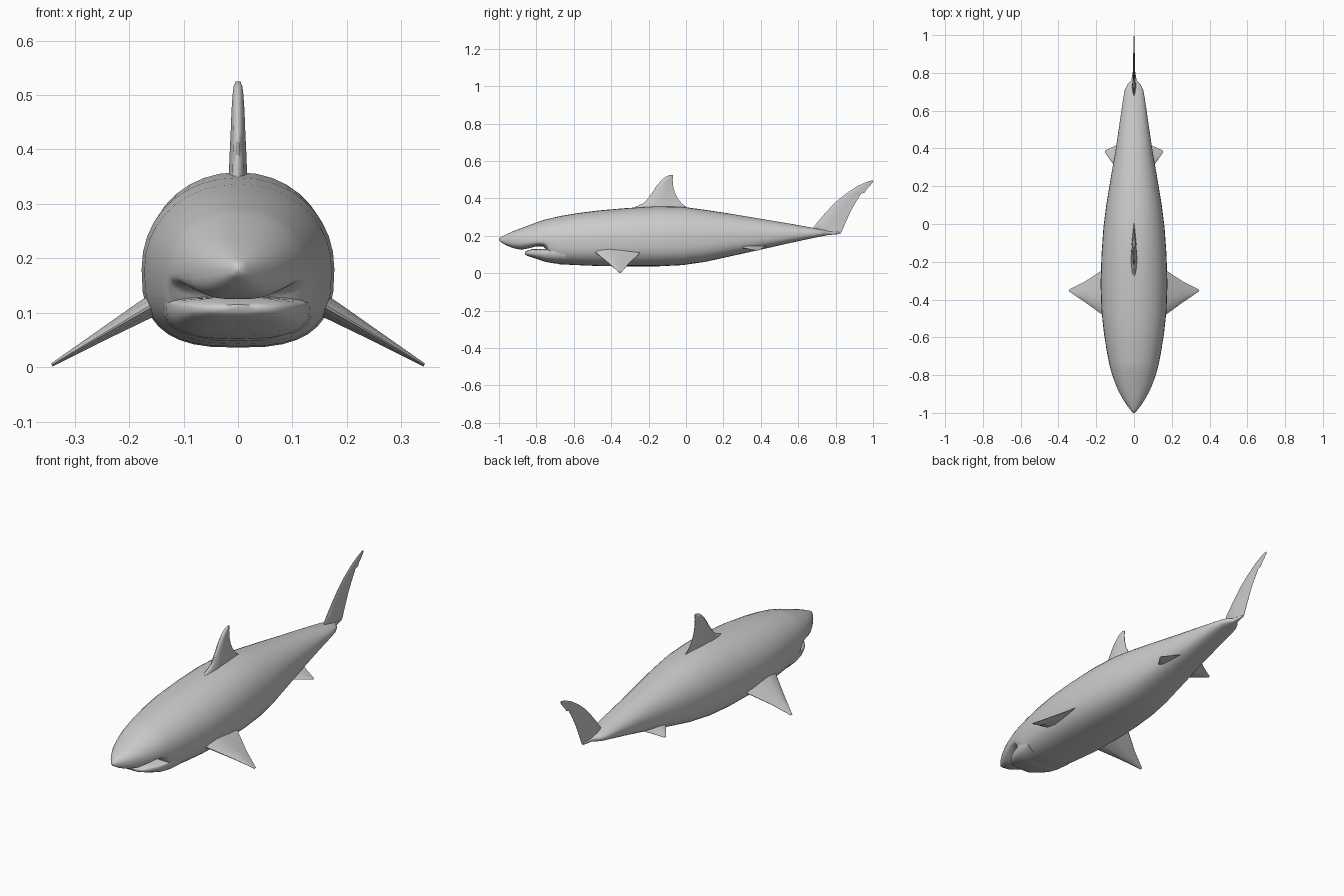
import bpy, bmesh, math
from mathutils import Vector

grey = bpy.data.materials.new("shark grey")
grey.diffuse_color = (0.6, 0.6, 0.6, 1)


def loft(name, rings, mirror=False, angle=50):
    """Skin a list of closed rings and cap both ends."""
    bm = bmesh.new()
    rows = [[bm.verts.new(p) for p in r] for r in rings]
    n = len(rows[0])
    for a, b in zip(rows, rows[1:]):
        for i in range(n):
            j = (i + 1) % n
            bm.faces.new((a[i], a[j], b[j], b[i]))
    bm.faces.new(rows[0])
    bm.faces.new(rows[-1])
    bmesh.ops.recalc_face_normals(bm, faces=bm.faces)
    mesh = bpy.data.meshes.new(name)
    bm.to_mesh(mesh)
    bm.free()
    mesh.materials.append(grey)
    ob = bpy.data.objects.new(name, mesh)
    bpy.context.collection.objects.link(ob)
    if mirror:
        ob.modifiers.new("Mirror", 'MIRROR')
    bpy.ops.object.select_all(action='DESELECT')
    ob.select_set(True)
    bpy.context.view_layer.objects.active = ob
    bpy.ops.object.shade_smooth_by_angle(angle=math.radians(angle))
    return ob


def section(y, w, top, mid, bot, n_top=2.1, n_bot=2.8, count=36):
    """Rounded cross-section with a boxier belly than back."""
    ring = []
    for i in range(count):
        a = 2 * math.pi * i / count
        c, s = math.cos(a), math.sin(a)
        e = 2 / (n_top if s >= 0 else n_bot)
        x = w * math.copysign(abs(c) ** e, c)
        h = (top - mid) if s >= 0 else (mid - bot)
        ring.append((x, y, mid + h * math.copysign(abs(s) ** e, s)))
    return ring


def fin(name, spans, normal, mirror=False):
    """Lens-shaped fin through (leading point, trailing point, half thickness)."""
    nrm = Vector(normal).normalized()
    prof = [(0, 0.12), (0.08, 0.6), (0.3, 1), (0.6, 0.75), (1, 0.08)]
    rings = []
    for lead, trail, t in spans:
        a, b = Vector(lead), Vector(trail)
        up = [a.lerp(b, f) + nrm * t * k for f, k in prof]
        dn = [a.lerp(b, f) - nrm * t * k for f, k in reversed(prof)]
        rings.append(up + dn)
    return loft(name, rings, mirror)


# body with snout: y, half width, top, middle, bottom
BODY = [
    (-1.0, .004, .186, .18, .175), (-.985, .018, .196, .178, .163),
    (-.96, .038, .208, .178, .148), (-.92, .063, .226, .178, .133),
    (-.88, .084, .241, .178, .125), (-.84, .101, .256, .175, .133),
    (-.80, .115, .271, .173, .144), (-.765, .125, .283, .172, .143),
    (-.745, .130, .289, .172, .125), (-.73, .133, .292, .172, .065),
    (-.68, .143, .304, .172, .048), (-.58, .159, .321, .175, .043),
    (-.46, .172, .336, .178, .038), (-.32, .177, .348, .18, .036),
    (-.16, .172, .358, .182, .036), (-.02, .162, .355, .186, .043),
    (.10, .147, .339, .19, .060), (.25, .122, .316, .197, .093),
    (.40, .096, .291, .203, .126), (.55, .074, .266, .211, .160),
    (.66, .058, .246, .214, .184), (.71, .049, .237, .215, .194),
    (.74, .034, .231, .216, .200), (.76, .014, .226, .216, .204),
    (.82, .004, .220, .215, .209),
]
loft("body", [section(*s) for s in BODY], angle=60)

# lower jaw, running back into the throat
JAW = [
    (-.862, .035, .115, .108, .102), (-.85, .065, .120, .108, .093),
    (-.82, .090, .130, .110, .083), (-.79, .107, .130, .112, .073),
    (-.75, .122, .130, .115, .060), (-.70, .133, .14, .12, .052),
    (-.64, .138, .15, .12, .050),
]
loft("lower_jaw", [section(*s) for s in JAW], angle=60)

# upright fins: z, leading y, trailing y, half thickness
DORSAL = [
    (.33, -.31, .02, .017), (.355, -.27, .0, .017), (.375, -.225, -.025, .016),
    (.40, -.203, -.045, .015), (.43, -.181, -.06, .0135), (.47, -.155, -.07, .012),
    (.50, -.128, -.071, .010), (.516, -.108, -.07, .008), (.525, -.085, -.07, .004),
]
TAIL = [
    (.212, .72, .828, .010), (.235, .675, .838, .010), (.27, .70, .853, .007),
    (.33, .752, .88, .005), (.38, .80, .908, .004), (.415, .842, .93, .004),
    (.425, .855, .935, .004), (.432, .865, .957, .004), (.442, .88, .96, .004),
    (.465, .915, .982, .003), (.485, .958, .998, .003), (.495, .988, 1.0, .002),
]
for name, rows in (("dorsal_fin", DORSAL), ("tail_fin", TAIL)):
    fin(name, [((0, a, z), (0, b, z), t) for z, a, b, t in rows], (1, 0, 0))

# paired side fins
fin("pectoral_fins", [
    ((.12, -.51, .135), (.12, -.235, .135), .022),
    ((.175, -.475, .103), (.175, -.25, .103), .018),
    ((.26, -.413, .053), (.26, -.305, .053), .010),
    ((.342, -.358, .004), (.342, -.346, .004), .003),
], (.53, 0, .85), True)
fin("pelvic_fins", [
    ((.05, .23, .150), (.05, .44, .150), .012),
    ((.095, .295, .138), (.095, .415, .138), .008),
    ((.152, .376, .122), (.152, .39, .122), .002),
], (.27, 0, .96), True)
